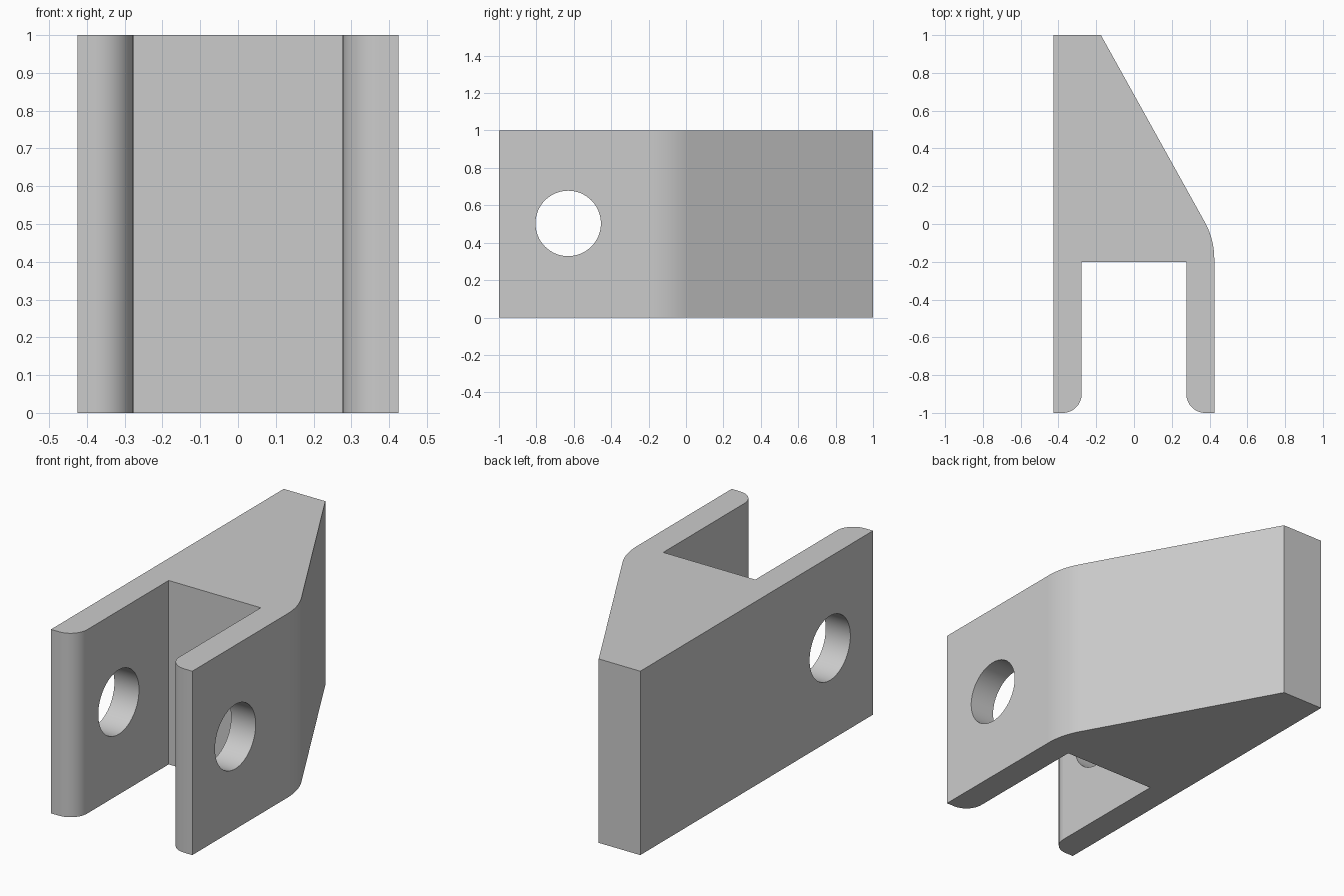
import bpy
import bmesh
import math
from mathutils import Vector, Matrix

cube = bpy.data.objects.get("Cube")
if cube:
    bpy.data.objects.remove(cube, do_unlink=True)

HEIGHT = 1.0
HALF_W = 0.425      # outer half width
SLOT = 0.277        # half width of the fork slot
HOLE_R = 0.175

# Plain grey metal
grey = bpy.data.materials.new("grey_metal")
grey.use_nodes = True
colour = (0.6, 0.6, 0.6, 1)
grey.diffuse_color = colour
grey.node_tree.nodes["Principled BSDF"].inputs["Base Color"].default_value = colour


def rounded_outline(corners, steps=12):
    """Turn (x, y, radius) corners into points, with arcs tangent to both sides."""
    points = []
    for i, (x, y, radius) in enumerate(corners):
        p = Vector((x, y))
        if radius == 0:
            points.append(p)
            continue
        a = (Vector(corners[i - 1][:2]) - p).normalized()
        b = (Vector(corners[(i + 1) % len(corners)][:2]) - p).normalized()
        half = a.angle(b) / 2
        centre = p + (a + b).normalized() * radius / math.sin(half)
        start = p + a * radius / math.tan(half) - centre
        end = p + b * radius / math.tan(half) - centre
        sweep = math.pi - 2 * half
        for k in range(steps + 1):
            t = k / steps
            arc = (start * math.sin((1 - t) * sweep) + end * math.sin(t * sweep)) / math.sin(sweep)
            points.append(centre + arc)
    return points


def add_object(name, bm):
    bmesh.ops.recalc_face_normals(bm, faces=bm.faces)
    mesh = bpy.data.meshes.new(name)
    bm.to_mesh(mesh)
    bm.free()
    mesh.materials.append(grey)
    obj = bpy.data.objects.new(name, mesh)
    bpy.context.collection.objects.link(obj)
    return obj


# Clevis body: plan outline, counter-clockwise, extruded upwards
outline = rounded_outline([
    (-HALF_W, -1, 0), (-SLOT, -1, 0.1), (-SLOT, -0.2, 0),
    (SLOT, -0.2, 0), (SLOT, -1, 0.1), (HALF_W, -1, 0),
    (HALF_W, -0.08, 0.4), (-0.175, 1, 0), (-HALF_W, 1, 0),
])
bm = bmesh.new()
base = bm.faces.new([bm.verts.new((p.x, p.y, 0)) for p in outline])
top = bmesh.ops.extrude_face_region(bm, geom=[base], use_keep_orig=True)
top_verts = [v for v in top["geom"] if isinstance(v, bmesh.types.BMVert)]
bmesh.ops.translate(bm, verts=top_verts, vec=(0, 0, HEIGHT))
body = add_object("clevis_body", bm)

# Pin hole through both fork arms
bm = bmesh.new()
place = Matrix.Translation((0, -0.63, 0.503)) @ Matrix.Rotation(math.pi / 2, 4, "Y")
bmesh.ops.create_cone(bm, cap_ends=True, segments=64, radius1=HOLE_R,
                      radius2=HOLE_R, depth=2, matrix=place)
cutter = add_object("pin_hole_cutter", bm)

cut = body.modifiers.new("pin_hole", "BOOLEAN")
cut.operation = "DIFFERENCE"
cut.solver = "EXACT"
cut.object = cutter

# Apply the cut, then drop the cutter
bpy.ops.object.select_all(action="DESELECT")
body.select_set(True)
bpy.context.view_layer.objects.active = body
bpy.ops.object.modifier_apply(modifier=cut.name)
bpy.data.objects.remove(cutter, do_unlink=True)
bpy.ops.object.shade_smooth_by_angle(angle=math.radians(30))

# Keep the large flat faces flat so only the fillets and hole are smooth
for face in body.data.polygons:
    if face.area > 0.1:
        face.use_smooth = False
